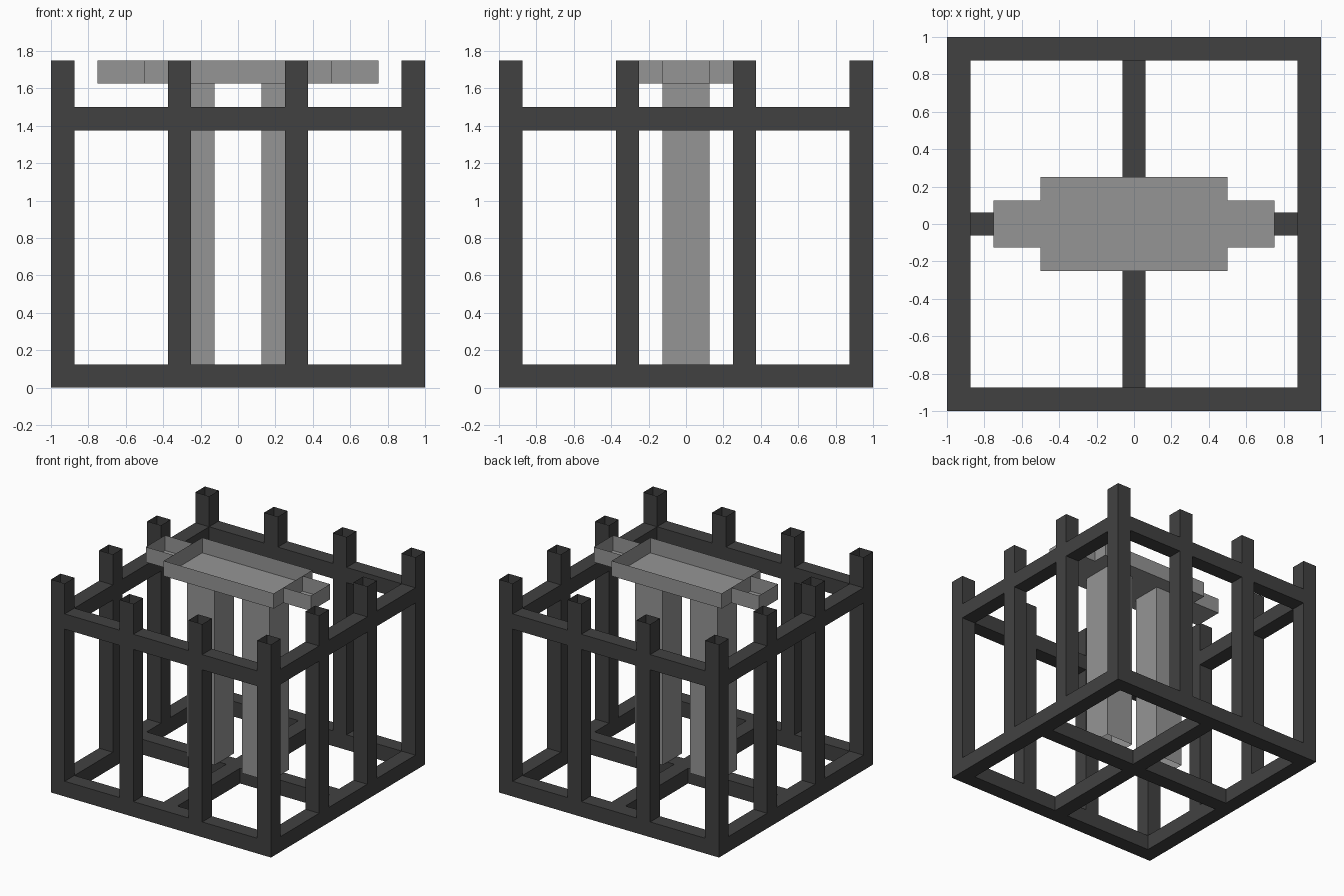
import bpy, bmesh
from mathutils import Vector

cube = bpy.data.objects.get("Cube")
if cube:
    bpy.data.objects.remove(cube, do_unlink=True)


def material(name, value):
    mat = bpy.data.materials.new(name)
    mat.use_nodes = True
    colour = (value, value, value, 1)
    mat.diffuse_color = colour
    mat.node_tree.nodes["Principled BSDF"].inputs["Base Color"].default_value = colour
    return mat


DARK = material("dark grey", 0.053)
LIGHT = material("light grey", 0.3)
T = 0.125  # beam thickness


def box(name, centre, size, mat, open_sides=()):
    """Box with optional missing faces; centre is the middle of its base."""
    bm = bmesh.new()
    bmesh.ops.create_cube(bm, size=1)
    gone = [f for f in bm.faces
            if any(f.normal.dot(Vector(d)) > 0.9 for d in open_sides)]
    bmesh.ops.delete(bm, geom=gone, context='FACES')
    for v in bm.verts:
        v.co = Vector((v.co.x * size[0], v.co.y * size[1], (v.co.z + 0.5) * size[2]))
    mesh = bpy.data.meshes.new(name)
    bm.to_mesh(mesh)
    bm.free()
    mesh.materials.append(mat)
    obj = bpy.data.objects.new(name, mesh)
    obj.location = centre
    bpy.context.collection.objects.link(obj)
    return obj


UP, DOWN = (0, 0, 1), (0, 0, -1)
EDGE = 1 - T / 2       # centre line of the outer frame
INNER = 2 - 2 * T      # clear span inside the frame
RAIL_Z = 1.375

# Base frame and upper rails
for level, z in (("base", 0), ("upper", RAIL_Z)):
    for s, side in ((-1, "front"), (1, "back")):
        box(f"{level}_rail_{side}", (0, s * EDGE, z), (2, T, T), DARK)
    for s, side in ((-1, "right"), (1, "left")):
        box(f"{level}_rail_{side}", (s * EDGE, 0, z), (T, INNER, T), DARK)

# Floor cross beams
box("cross_beam_long", (0, 0, 0), (T, INNER, T), DARK)
for s, side in ((-1, "right"), (1, "left")):
    half = (INNER - T) / 2
    box(f"cross_beam_{side}", (s * (T + half) / 2, 0, 0), (half, T, T), DARK)

# Hollow posts around the frame, open at the top
spots = (-EDGE, -0.3125, 0.3125, EDGE)
for x in spots:
    for y in spots:
        if EDGE in (abs(x), abs(y)):
            box("post", (x, y, T), (T, T, 1.75 - T), DARK, (UP, DOWN))

# Central table: two hollow legs, open tray and two end trays
box("tray", (0, 0, 1.625), (1, 0.5, T), LIGHT, (UP,))
for s, side in ((-1, "right"), (1, "left")):
    box(f"leg_{side}", (s * 0.25, 0, T), (0.25, 0.25, 1.5), LIGHT, (UP, DOWN))
    box(f"end_tray_{side}", (s * 0.625, 0, 1.625), (0.25, 0.25, T), LIGHT,
        (UP, (-s, 0, 0)))
